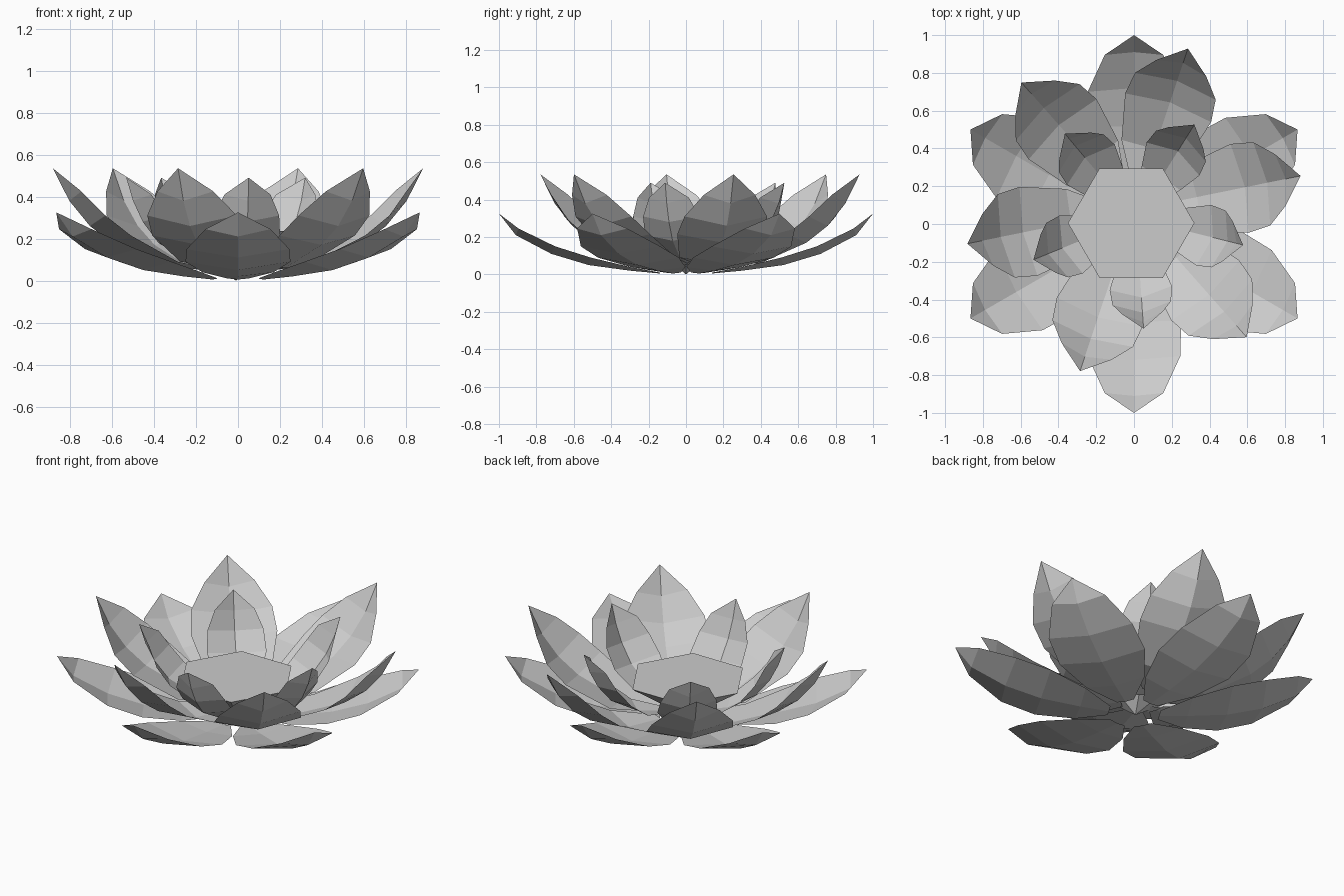
import bpy
from math import cos, sin, radians
from mathutils import Matrix

cube = bpy.data.objects.get("Cube")
if cube:
    bpy.data.objects.remove(cube, do_unlink=True)

# One soft grey for the whole flower
grey = bpy.data.materials.new("soft_grey")
grey.use_nodes = True
colour = (0.6, 0.6, 0.6, 1)
grey.diffuse_color = colour
grey.node_tree.nodes["Principled BSDF"].inputs["Base Color"].default_value = colour


def add_object(name, verts, faces):
    mesh = bpy.data.meshes.new(name)
    mesh.from_pydata(verts, [], faces)
    mesh.materials.append(grey)
    mesh.update()
    obj = bpy.data.objects.new(name, mesh)
    bpy.context.collection.objects.link(obj)
    return obj


def petal(name, rows, tip):
    """Cupped petal along +x; each row is (reach, height, half width, edge inset, edge lift)."""
    verts, faces = [], []
    for reach, height, half, inset, lift in rows:
        verts += [(reach - inset, -half, height + lift),
                  (reach, 0, height),
                  (reach - inset, half, height + lift)]
    for i in range(len(rows) - 1):
        for j in range(2):
            a = 3 * i + j
            faces.append((a, a + 3, a + 4, a + 1))
    last = 3 * (len(rows) - 1)
    verts.append((tip[0], 0, tip[1]))
    faces += [(last, last + 3, last + 1), (last + 1, last + 3, last + 2)]
    return add_object(name, verts, faces)


def ring(name, count, phase, centre, rows, tip):
    for k in range(count):
        obj = petal(f"{name}_{k + 1}", rows, tip)
        turn = Matrix.Rotation(radians(phase + 360 * k / count), 4, 'Z')
        obj.matrix_world = Matrix.Translation((*centre, 0)) @ turn


# Outer petals, spread almost flat
ring("outer_petal", 6, 30, (0, 0), [
    (0.14, 0.005, 0.05, 0, 0.005),
    (0.30, 0.02, 0.17, 0, 0.02),
    (0.52, 0.05, 0.25, 0.01, 0.04),
    (0.72, 0.11, 0.245, 0.02, 0.04),
    (0.91, 0.21, 0.155, 0.015, 0.035)], (1.0, 0.325))

# Middle petals, rising and largest in height
ring("middle_petal", 6, 11.5, (0, 0.075), [
    (0.12, 0.05, 0.05, 0, 0.005),
    (0.34, 0.06, 0.18, 0.01, 0.03),
    (0.60, 0.17, 0.24, 0.03, 0.045),
    (0.72, 0.26, 0.225, 0.03, 0.05),
    (0.82, 0.38, 0.14, 0.03, 0.045)], (0.9, 0.535))

# Inner petals, small and upright
ring("inner_petal", 5, -14, (0.01, 0.03), [
    (0.08, 0.06, 0.04, 0, 0.005),
    (0.26, 0.09, 0.12, 0.01, 0.02),
    (0.42, 0.18, 0.165, 0.05, 0.03),
    (0.50, 0.28, 0.155, 0.05, 0.03),
    (0.55, 0.38, 0.11, 0.05, 0.03)], (0.585, 0.49))

# Seed head: flat hexagon on an inverted cone
rim = [(0.335 * cos(radians(60 * k)) - 0.015, 0.335 * sin(radians(60 * k)) + 0.005, 0.235)
       for k in range(6)]
add_object("seed_head", rim + [(-0.01, 0, 0)],
           [tuple(range(6))] + [((k + 1) % 6, k, 6) for k in range(6)])
